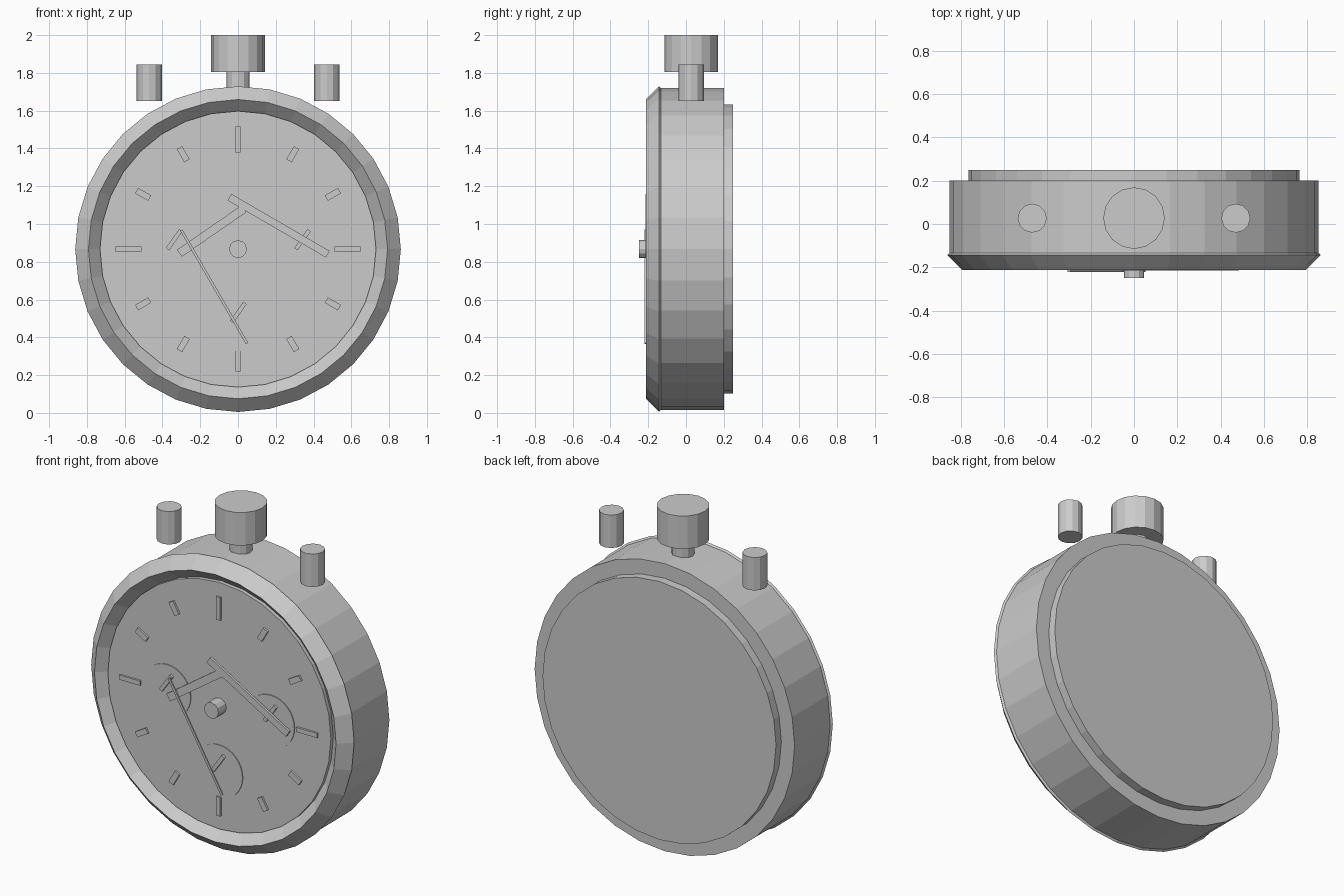
import bpy
from math import pi, sin, cos, atan2, hypot

if "Cube" in bpy.data.objects:
    bpy.data.objects.remove(bpy.data.objects["Cube"])

grey = bpy.data.materials.new("plain grey")
grey.use_nodes = True
grey.diffuse_color = (0.6, 0.6, 0.6, 1)
grey.node_tree.nodes["Principled BSDF"].inputs["Base Color"].default_value = (0.6, 0.6, 0.6, 1)

MID = 0.867      # height of the dial centre
AXIS_Y = 0.027   # depth of the crown and buttons


def finish(name):
    ob = bpy.context.object
    ob.name = name
    ob.data.materials.clear()
    ob.data.materials.append(grey)
    return ob


def disc(name, r, front, back, x=0, z=MID, sides=32):
    """Cylinder along y between two depths."""
    bpy.ops.mesh.primitive_cylinder_add(vertices=sides, radius=r, depth=back - front,
                                        location=(x, (front + back) / 2, z),
                                        rotation=(pi / 2, 0, 0))
    return finish(name)


def post(name, r, low, high, x=0, sides=12):
    """Upright cylinder between two heights."""
    bpy.ops.mesh.primitive_cylinder_add(vertices=sides, radius=r, depth=high - low,
                                        location=(x, AXIS_Y, (low + high) / 2))
    return finish(name)


def bar(name, start, end, width, front, back):
    """Flat bar on the dial from one (x, z) point to another."""
    dx, dz = end[0] - start[0], end[1] - start[1]
    bpy.ops.mesh.primitive_cube_add(size=1, location=((start[0] + end[0]) / 2,
                                                      (front + back) / 2,
                                                      (start[1] + end[1]) / 2),
                                    rotation=(0, atan2(dx, dz), 0))
    ob = finish(name)
    ob.scale = (width, back - front, hypot(dx, dz))
    return ob


# Case, back cover, bezel and dial
disc("case", 0.852, -0.14, 0.2)
disc("back_cover", 0.765, 0.19, 0.25)
bpy.ops.mesh.primitive_torus_add(major_radius=0.792, minor_radius=0.07,
                                 major_segments=32, minor_segments=4,
                                 location=(0, -0.143, MID), rotation=(pi / 2, 0, 0))
finish("bezel")
disc("dial", 0.731, -0.175, -0.13)

# Hour markers, longer at the quarters
for i in range(12):
    a = i * pi / 6
    half = 0.068 if i % 3 == 0 else 0.04
    inner, outer = 0.58 - half, 0.58 + half
    if i == 6:
        inner = 0.535
    bar(f"hour_marker_{i}", (inner * sin(a), MID + inner * cos(a)),
        (outer * sin(a), MID + outer * cos(a)), 0.027 if i % 3 == 0 else 0.033,
        -0.187, -0.17)

# Small dials, each with a short hand
for name, x, z in (("right", -0.34, MID), ("left", 0.34, MID), ("lower", 0, 0.482)):
    disc(f"{name}_small_dial", 0.155, -0.18, -0.17, x, z)
    bar(f"{name}_small_hand", (x - 0.033, z), (x + 0.037, z + 0.1), 0.022, -0.193, -0.175)

# Main hands and centre hub
bar("hour_hand", (-0.31, 0.845), (0.03, 1.08), 0.045, -0.21, -0.195)
bar("minute_hand", (-0.045, 1.142), (0.475, 0.84), 0.04, -0.215, -0.2)
bar("second_hand", (-0.3, 0.967), (0.048, 0.367), 0.014, -0.221, -0.213)
disc("hub", 0.047, -0.25, -0.17, sides=12)

# Crown and push buttons
post("crown_stem", 0.062, 1.65, 1.81)
post("crown", 0.142, 1.805, 2.0, sides=16)
for name, x in (("right_button", -0.47), ("left_button", 0.47)):
    post(name, 0.067, 1.65, 1.845, x)
